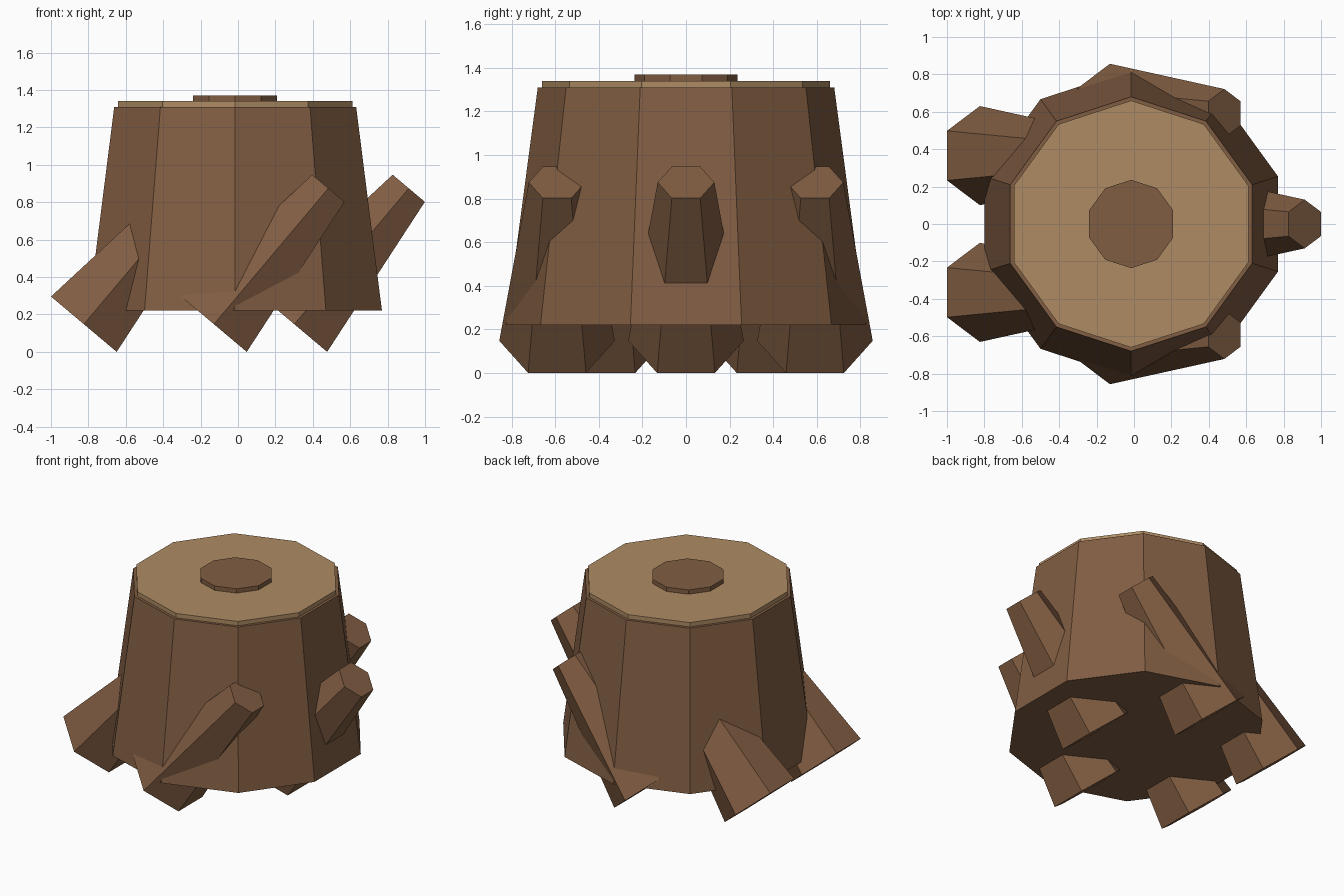
import bpy
from math import sin, cos, radians

if "Cube" in bpy.data.objects:
    bpy.data.objects.remove(bpy.data.objects["Cube"])

CX = -0.015  # trunk axis in x


def material(name, rgb):
    m = bpy.data.materials.new(name)
    m.diffuse_color = (*rgb, 1)
    m.use_nodes = True
    m.node_tree.nodes["Principled BSDF"].inputs["Base Color"].default_value = m.diffuse_color
    return m


bark = material("bark", (0.22, 0.11, 0.055))
wood = material("cut_wood", (0.42, 0.26, 0.125))


def cone(name, sides, r1, r2, depth, loc, mat, tilt=0):
    bpy.ops.mesh.primitive_cone_add(vertices=sides, radius1=r1, radius2=r2, depth=depth,
                                    location=loc, rotation=(0, tilt, 0))
    ob = bpy.context.object
    ob.name = name
    ob.data.materials.append(mat)
    return ob


# tapered trunk, cut face and raised heartwood disc
cone("trunk", 10, 0.825, 0.68, 1.09, (CX, 0, 0.765), bark)
cone("cut_face", 10, 0.66, 0.66, 0.04, (CX, 0, 1.32), wood)
cone("heartwood", 10, 0.236, 0.236, 0.04, (CX, 0, 1.35), bark)

# five roots in a ring, all leaning the same way
for i in range(5):
    a = radians(72 * i)
    cone(f"root_{i + 1}", 6, 0.265, 0.13, 0.95,
         (CX + 0.622 * cos(a), 0.622 * sin(a), 0.511), bark, radians(40.1))
